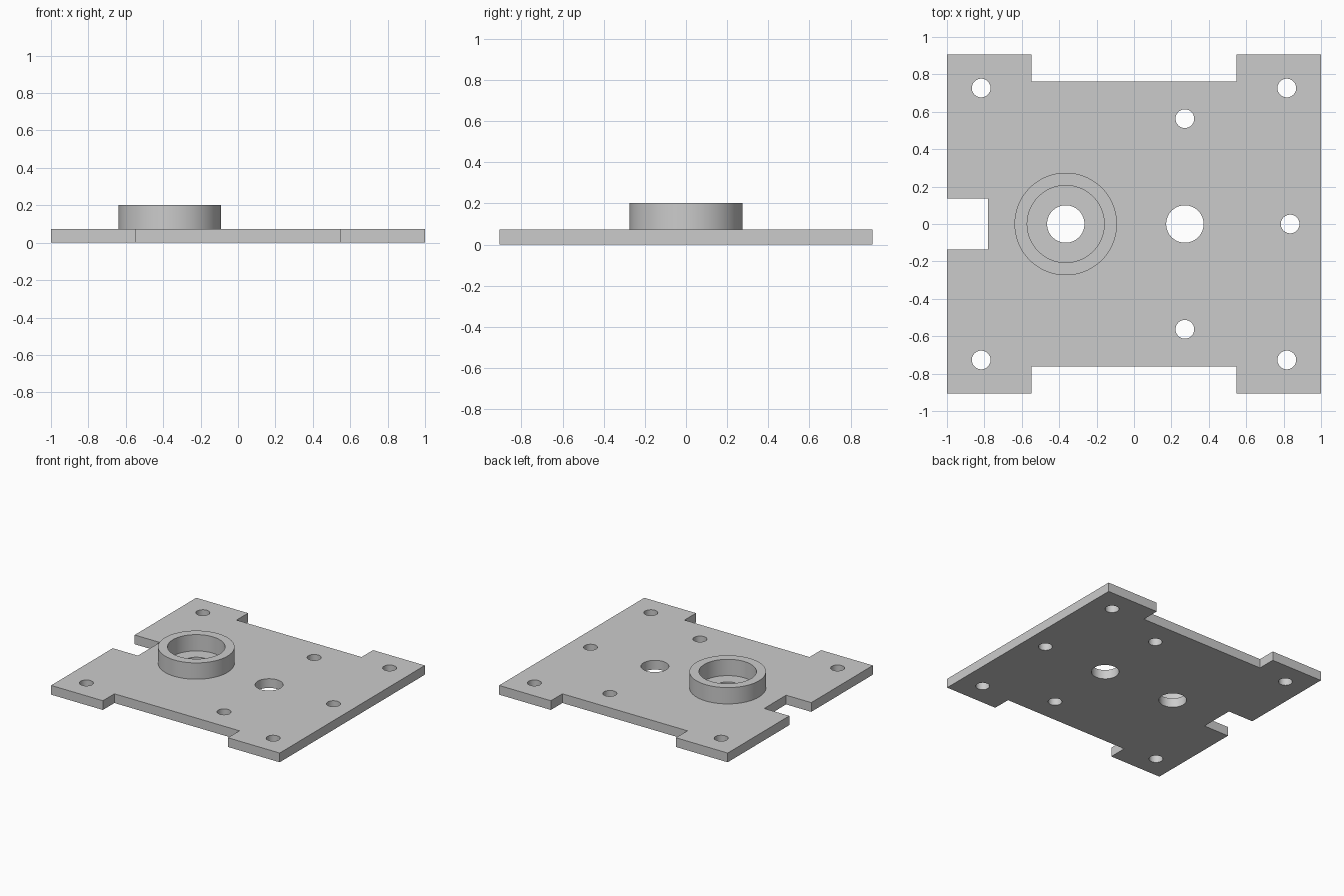
import bpy, bmesh, math

if "Cube" in bpy.data.objects:
    bpy.data.objects.remove(bpy.data.objects["Cube"])

THICK = 0.073
RIM_TOP = 0.202

grey = bpy.data.materials.new("plain grey")
grey.diffuse_color = (0.6, 0.6, 0.6, 1)
grey.use_nodes = True
grey.node_tree.nodes["Principled BSDF"].inputs["Base Color"].default_value = grey.diffuse_color


def circle(x, y, r, n=64):
    return [(x + r * math.cos(2 * math.pi * i / n),
             y + r * math.sin(2 * math.pi * i / n)) for i in range(n)]


def extruded_profile(name, loops, z0, z1):
    """Fill a flat outline, leaving the inner loops open, and extrude it."""
    curve = bpy.data.curves.new(name + "_profile", 'CURVE')
    curve.dimensions = '2D'
    curve.fill_mode = 'BOTH'
    curve.extrude = (z1 - z0) / 2
    for loop in loops:
        spline = curve.splines.new('POLY')
        spline.points.add(len(loop) - 1)
        for point, (x, y) in zip(spline.points, loop):
            point.co = (x, y, 0, 1)
        spline.use_cyclic_u = True
    obj = bpy.data.objects.new(name, curve)
    bpy.context.collection.objects.link(obj)
    bpy.ops.object.select_all(action='DESELECT')
    obj.select_set(True)
    bpy.context.view_layer.objects.active = obj
    bpy.ops.object.convert(target='MESH')
    obj = bpy.context.object
    obj.name = name
    # Weld caps to walls and lift to height
    bm = bmesh.new()
    bm.from_mesh(obj.data)
    bmesh.ops.remove_doubles(bm, verts=bm.verts, dist=1e-5)
    bmesh.ops.recalc_face_normals(bm, faces=bm.faces)
    bmesh.ops.translate(bm, verts=bm.verts, vec=(0, 0, (z0 + z1) / 2))
    bm.to_mesh(obj.data)
    bm.free()
    obj.data.materials.clear()
    obj.data.materials.append(grey)
    bpy.ops.object.shade_smooth_by_angle(angle=math.radians(30))
    return obj


# Plate outline: front half with its edge recess and half the side slot, mirrored to the back
half = [(-0.78, -0.137), (-1, -0.137), (-1, -0.907), (-0.547, -0.907),
        (-0.547, -0.763), (0.547, -0.763), (0.547, -0.907), (1, -0.907)]
outline = half + [(x, -y) for x, y in reversed(half)]

# Corner holes, inner pair, side hole and the two large bores
holes = [circle(x, y, 0.05) for x, y in
         [(sx * 0.817, sy * 0.727) for sx in (-1, 1) for sy in (-1, 1)]
         + [(0.272, 0.563), (0.272, -0.563), (0.835, 0)]]
holes += [circle(x, 0, 0.1) for x in (-0.365, 0.272)]
extruded_profile("base_plate", [outline] + holes, 0, THICK)

# Raised collar around the left bore
extruded_profile("bearing_collar",
                 [circle(-0.365, 0, 0.274, 96), circle(-0.365, 0, 0.206, 96)],
                 THICK, RIM_TOP)
